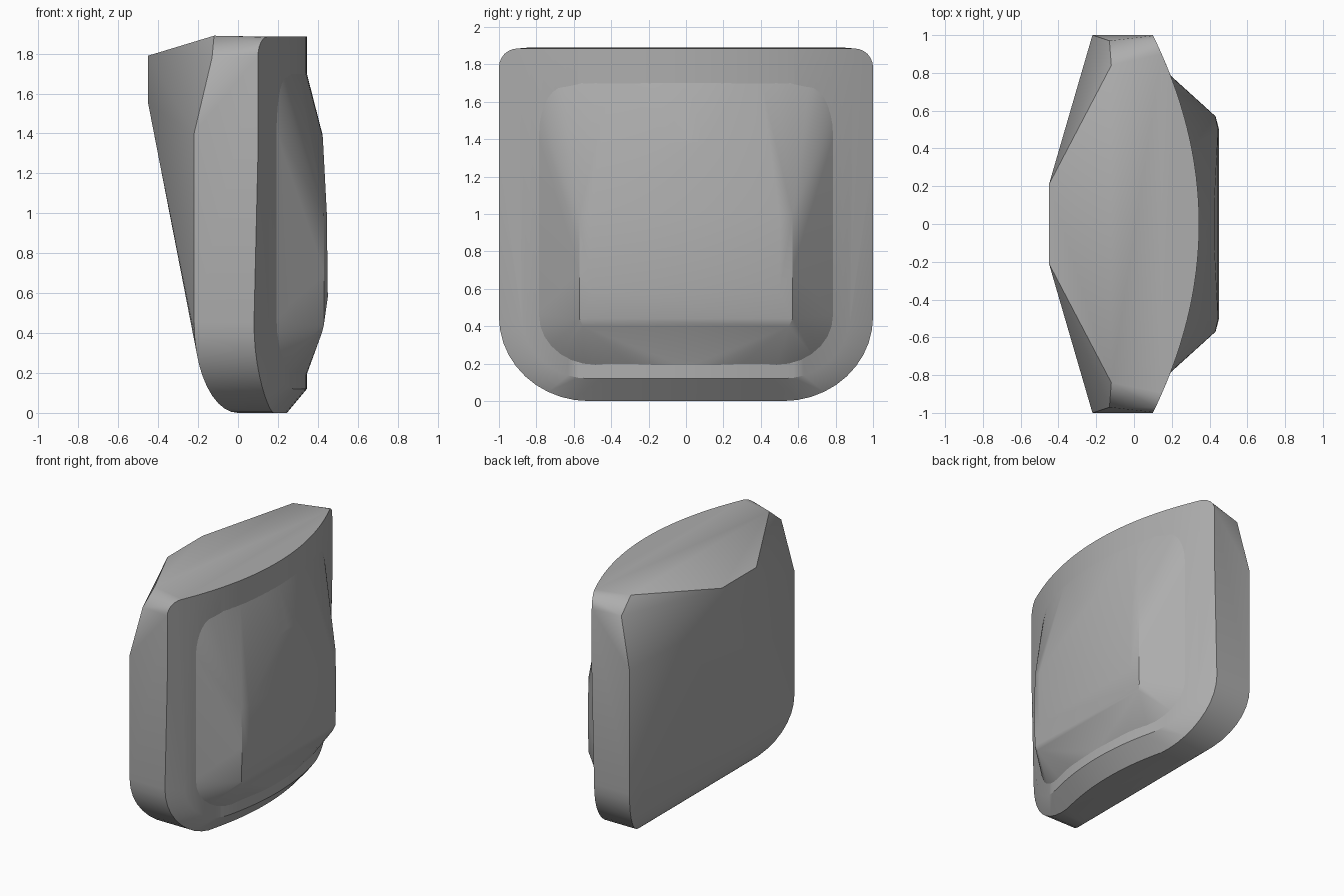
import bpy, bmesh
from math import sin, cos, pi

cube = bpy.data.objects.get("Cube")
if cube:
    bpy.data.objects.remove(cube, do_unlink=True)

grey = bpy.data.materials.new("plain grey")
grey.use_nodes = True
color = (0.42, 0.42, 0.42, 1)
grey.diffuse_color = color
grey.node_tree.nodes["Principled BSDF"].inputs["Base Color"].default_value = color


def front(y):
    """Bowed front surface: x at a given y."""
    return 0.345 - 0.245 * y * y


def arc(steps, start=0.0, end=pi / 2):
    return [start + (end - start) * i / steps for i in range(steps + 1)]


def hull(name, half, smooth_angle):
    """Convex solid from points on the +y half, mirrored to -y."""
    bm = bmesh.new()
    for x, y, z in half:
        bm.verts.new((x, y, z))
        if y > 0:
            bm.verts.new((x, -y, z))
    result = bmesh.ops.convex_hull(bm, input=bm.verts)
    unused = result["geom_interior"] + result["geom_unused"]
    loose = {v for v in unused if isinstance(v, bmesh.types.BMVert)}
    bmesh.ops.delete(bm, geom=list(loose), context="VERTS")
    bmesh.ops.dissolve_limit(bm, angle_limit=0.01, verts=bm.verts, edges=bm.edges)
    bmesh.ops.recalc_face_normals(bm, faces=bm.faces)
    mesh = bpy.data.meshes.new(name)
    bm.to_mesh(mesh)
    bm.free()
    mesh.materials.append(grey)
    obj = bpy.data.objects.new(name, mesh)
    bpy.context.collection.objects.link(obj)
    bpy.ops.object.select_all(action="DESELECT")
    obj.select_set(True)
    bpy.context.view_layer.objects.active = obj
    bpy.ops.object.shade_smooth_by_angle(angle=smooth_angle)
    return obj


# Body: tapered back, bowed front, rounded lower corners
body = [(-0.45, 0.21, 1.79), (-0.45, 0.21, 1.55), (-0.22, 1, 1.4),
        (-0.12, 0.84, 1.89), (-0.13, 0.97, 1.78)]
for a in arc(10):
    s, c = sin(a), cos(a)
    # back and middle lower outlines
    y, z = 0.52 + 0.48 * s, 0.45 * (1 - c)
    body.append((-0.22 * s, y, z))
    body.append((front(y) - 0.1 + 0.08 * s, y, z))
    # lower rim on the bowed surface
    y = 0.52 + 0.36 * s
    body.append((front(y), y, 0.12 + 0.34 * (1 - c)))
# straight bottom and top edges along the bow
for i in range(9):
    y = i * 0.065
    body.append((front(y) - 0.1, y, 0))
    body.append((front(y), y, 0.12))
for i in range(15):
    y = i * 0.064
    body.append((front(y), y, 1.885))
# rounded upper front corner and side edge
for a in arc(6):
    y = 0.9 + 0.1 * sin(a)
    body.append((front(y), y, 1.785 + 0.1 * cos(a)))
body.append((front(1), 1, 1.3))
hull("body", body, 0.5)

# Front pocket: faceted bulge rising out of the bowed front
pocket = [(0.42, 0.55, 0.4), (0.43, 0.57, 0.44), (0.432, 0.57, 0.7),
          (0.43, 0.57, 1.0), (0.45, 0.5, 0.58), (0.445, 0.5, 1.0),
          (0.425, 0.1, 1.38), (0.422, 0, 1.4)]
for a in arc(7):
    y = 0.48 + 0.32 * sin(a)
    pocket.append((front(y) - 0.01, y, 0.18 + 0.28 * (1 - cos(a))))
    y = 0.66 + 0.14 * sin(a)
    pocket.append((front(y) - 0.01, y, 1.45 + 0.27 * cos(a)))
for i in range(8):
    y = i * 0.08
    pocket.append((front(y) - 0.005, y, 1.72))
    pocket.append((front(y) - 0.005, y * 0.85, 0.18))
hull("front_pocket", pocket, 0.3)
